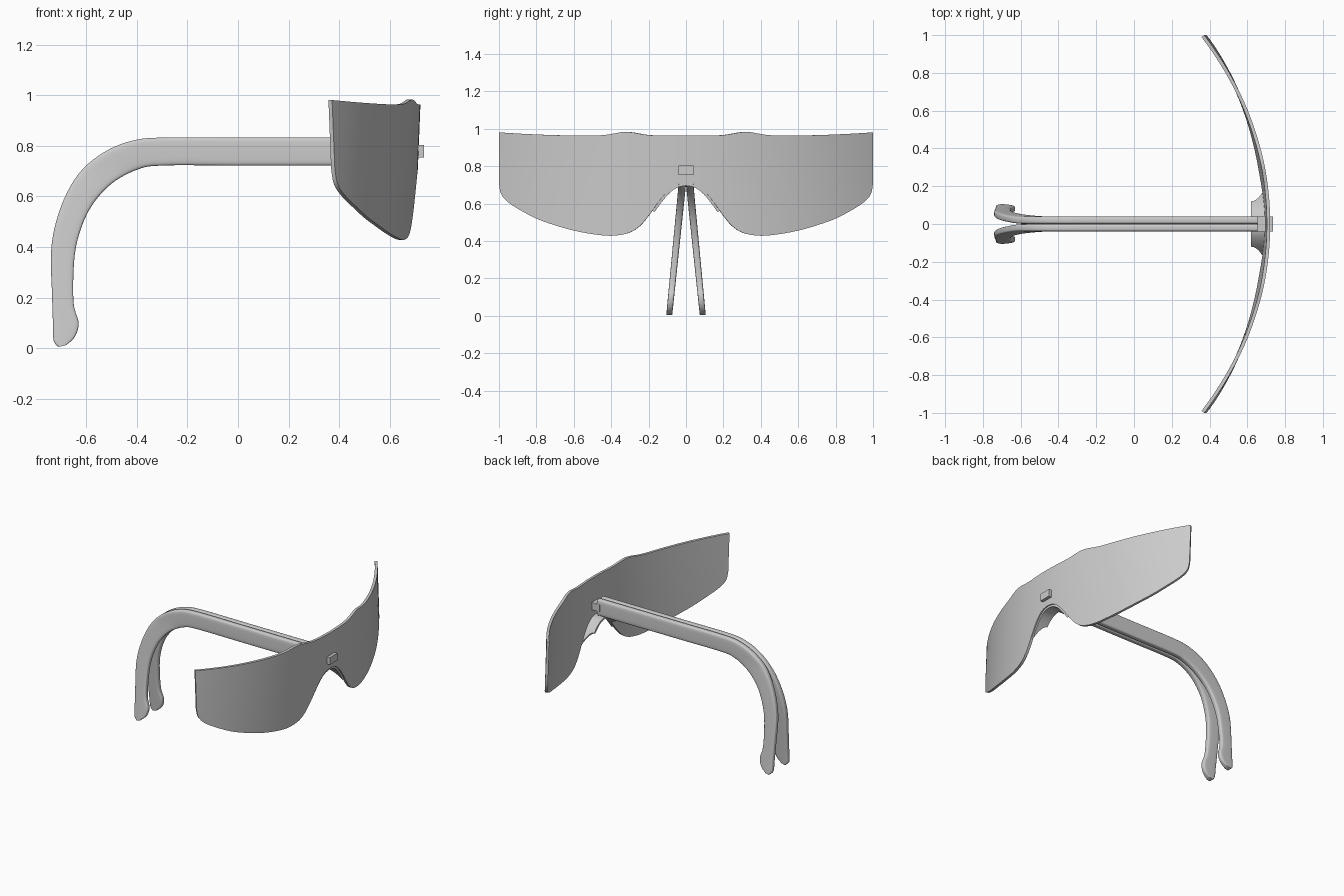
import bpy, bmesh, math
from mathutils import Vector

if "Cube" in bpy.data.objects:
    bpy.data.objects.remove(bpy.data.objects["Cube"])

grey = bpy.data.materials.new("plain grey")
grey.use_nodes = True
grey.diffuse_color = (0.6, 0.6, 0.6, 1)
grey.node_tree.nodes["Principled BSDF"].inputs["Base Color"].default_value = (0.6, 0.6, 0.6, 1)


def smooth_path(points, steps):
    """Catmull-Rom curve through points of any dimension."""
    pts = [Vector(p) for p in points]
    pts = [pts[0]] + pts + [pts[-1]]
    out = []
    for a, b, c, d in zip(pts, pts[1:], pts[2:], pts[3:]):
        for i in range(steps):
            t = i / steps
            out.append(0.5 * (2 * b + (c - a) * t + (2 * a - 5 * b + 4 * c - d) * t * t
                              + (3 * b - a - 3 * c + d) * t ** 3))
    return out + [pts[-1]]


def loft(name, rows, closed=False, thickness=0, angle=40):
    """Skin rows of points; closed rows get end caps, open ones a thickness."""
    bm = bmesh.new()
    rings = [[bm.verts.new(p) for p in row] for row in rows]
    n = len(rings[0])
    for r, s in zip(rings, rings[1:]):
        for i in range(n if closed else n - 1):
            j = (i + 1) % n
            bm.faces.new((r[i], r[j], s[j], s[i]))
    if closed:
        bm.faces.new(rings[0])
        bm.faces.new(rings[-1])
        bmesh.ops.recalc_face_normals(bm, faces=bm.faces)
    return finish(name, bm, thickness, angle)


def finish(name, bm, thickness=0, angle=40):
    mesh = bpy.data.meshes.new(name)
    bm.to_mesh(mesh)
    bm.free()
    mesh.materials.append(grey)
    obj = bpy.data.objects.new(name, mesh)
    bpy.context.collection.objects.link(obj)
    bpy.ops.object.select_all(action="DESELECT")
    obj.select_set(True)
    bpy.context.view_layer.objects.active = obj
    if thickness:
        mod = obj.modifiers.new("thickness", "SOLIDIFY")
        mod.thickness = thickness
        mod.offset = -1
        bpy.ops.object.modifier_apply(modifier=mod.name)
    bpy.ops.object.shade_smooth_by_angle(angle=math.radians(angle))
    return obj


# Visor: lower edge from the nose notch to the temple, mirrored
half = smooth_path([(0, .71), (.05, .70), (.1, .665), (.15, .605), (.2, .535), (.25, .478),
                    (.31, .442), (.4, .428), (.5, .437), (.6, .456), (.7, .484), (.8, .52),
                    (.9, .573), (.96, .615), (.99, .655), (1, .71)], 4)
lower_edge = [(-p[0], p[1]) for p in reversed(half[1:])] + [tuple(p) for p in half]


def top_edge(y):
    y = abs(y)
    return .963 + .02 * math.exp(-((y - .32) / .09) ** 2) + .018 * max(0, 2 * y - 1) ** 2


def visor_x(y, z):
    return .722 - .32 * y ** 2 - .03 * y ** 4 + (.98 - z) * (.08 * y ** 2 - .04)


rows = []
for i in range(13):
    row = []
    for y, low in lower_edge:
        z = low + (top_edge(y) - low) * i / 12
        row.append((visor_x(y, z), y, z))
    rows.append(row)
loft("visor", rows, thickness=.018)


# Nose saddle: notch edge carried backwards, shorter at the back
def notch_z(y):
    y = abs(y)
    for a, b in zip(half, half[1:]):
        if a[0] <= y <= b[0]:
            return a[1] + (b[1] - a[1]) * (y - a[0]) / (b[0] - a[0])


rows = []
for i in range(7):
    t = i / 6
    row = []
    for k in range(-16, 17):
        y = k / 16 * (.18 - .06 * math.sin(t * math.pi / 2))
        z = notch_z(y)
        row.append(((visor_x(y, z) - .008) * (1 - t) + .62 * t, y, z))
    rows.append(row)
loft("nose_saddle", rows, thickness=.014)

# Strap arms: outer and inner edge pairs (x, z, x, z) from visor to tip
edges = smooth_path([(.655, .833, .655, .722), (.3, .833, .3, .722), (0, .833, 0, .722),
                     (-.3, .833, -.3, .722), (-.42, .82, -.4, .705), (-.53, .775, -.5, .65),
                     (-.63, .69, -.58, .56), (-.7, .56, -.628, .45), (-.738, .4, -.648, .34),
                     (-.735, .2, -.65, .18), (-.732, .1, -.63, .1), (-.729, .03, -.645, .045),
                     (-.71, .005, -.68, .012)], 5)


def rounded(v):
    return math.copysign(abs(v) ** .4, v)


for side, label in ((1, "left"), (-1, "right")):
    rows = []
    for ox, oz, ix, iz in edges:
        ring = []
        for k in range(24):
            a = math.tau * (k + .5) / 24
            u = .5 + .5 * rounded(math.cos(a))
            x, z = ox + (ix - ox) * u, oz + (iz - oz) * u
            drop = max(0, (.7 - z) / .7)
            y = .02 + .07 * drop + (.02 - .004 * drop) * rounded(math.sin(a))
            ring.append((x, side * y, z))
        rows.append(ring)
    loft(label + "_strap_arm", rows, closed=True)

# Clip joining the arms through the visor
bm = bmesh.new()
bmesh.ops.create_cube(bm, size=1)
for v in bm.verts:
    v.co = (.685 + v.co.x * .1, v.co.y * .082, .778 + v.co.z * .05)
finish("clip", bm, angle=30)
